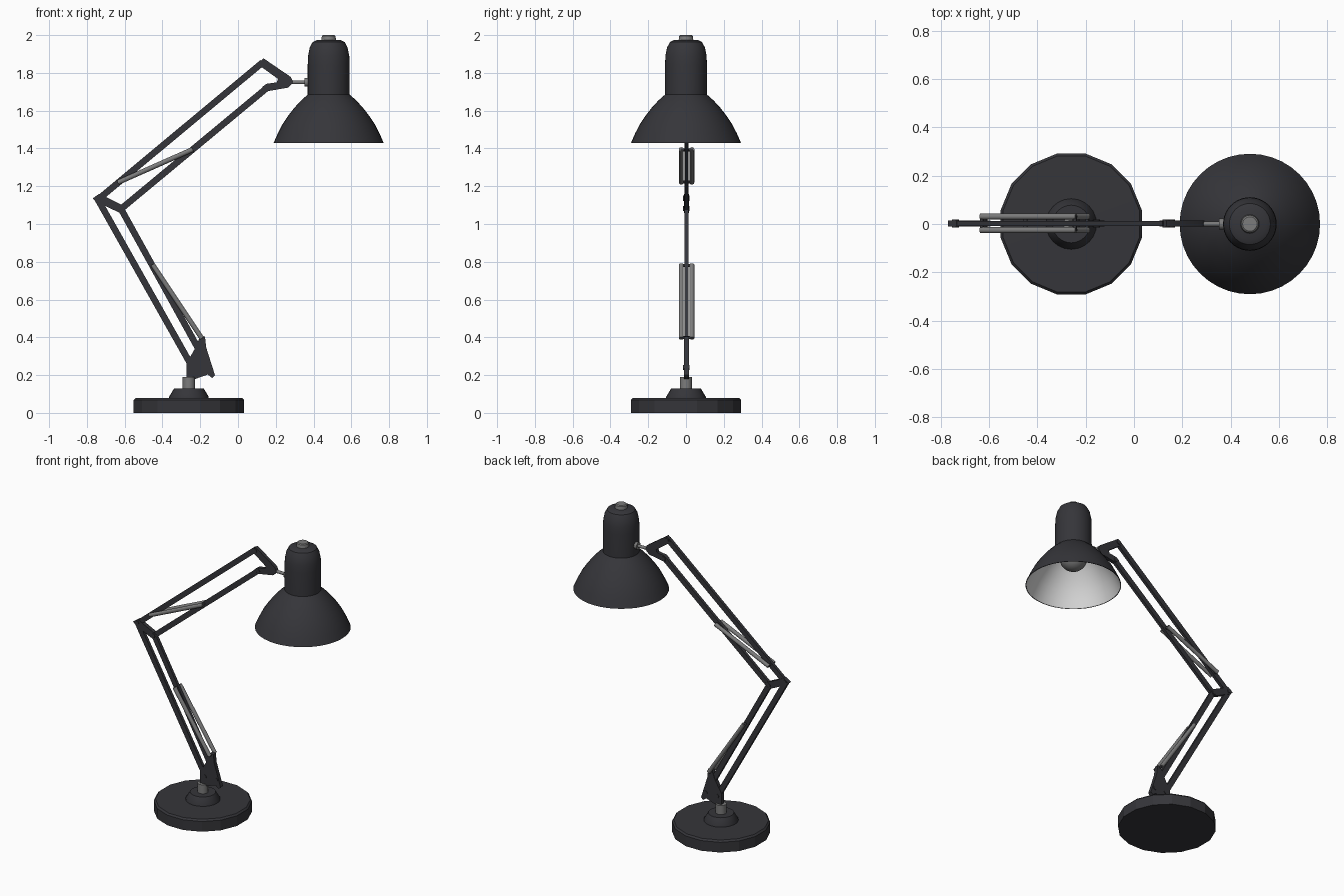
import bpy, bmesh, math
from mathutils import Vector

if "Cube" in bpy.data.objects:
    bpy.data.objects.remove(bpy.data.objects["Cube"])


def material(name, rgb):
    m = bpy.data.materials.new(name)
    m.diffuse_color = (*rgb, 1)
    m.use_nodes = True
    m.node_tree.nodes["Principled BSDF"].inputs["Base Color"].default_value = m.diffuse_color
    return m


DARK = material("charcoal paint", (0.036, 0.036, 0.042))
METAL = material("grey metal", (0.2, 0.2, 0.2))
WHITE = material("white lining", (0.75, 0.75, 0.75))


def finish(bm, name, mats, angle=35):
    bmesh.ops.recalc_face_normals(bm, faces=bm.faces)
    me = bpy.data.meshes.new(name)
    bm.to_mesh(me)
    bm.free()
    for m in mats:
        me.materials.append(m)
    me.shade_smooth()
    me.set_sharp_from_angle(angle=math.radians(angle))
    ob = bpy.data.objects.new(name, me)
    bpy.context.collection.objects.link(ob)
    return ob


def lathe(name, profile, x, mats, sides=32, phase=0.0, lining=None, angle=35):
    """Spin (radius, z) points round a vertical axis; the index range in lining gets material 1."""
    bm = bmesh.new()
    rings = []
    for r, z in profile:
        if r == 0:
            rings.append([bm.verts.new((x, 0, z))] * sides)
        else:
            rings.append([bm.verts.new((x + r * math.cos(phase + math.tau * i / sides),
                                        r * math.sin(phase + math.tau * i / sides), z))
                          for i in range(sides)])
    for k, (a, b) in enumerate(zip(rings, rings[1:])):
        for i in range(sides):
            j = (i + 1) % sides
            f = bm.faces.new(list(dict.fromkeys((a[i], a[j], b[j], b[i]))))
            f.material_index = 1 if lining is not None and k >= lining else 0
    return finish(bm, name, mats, angle)


def plate(name, points, thick, y=0.002):
    """Extrude an (x, z) outline across y."""
    bm = bmesh.new()
    f = bm.faces.new([bm.verts.new((px, y - thick / 2, pz)) for px, pz in points])
    new = bmesh.ops.extrude_face_region(bm, geom=[f])["geom"]
    bmesh.ops.translate(bm, vec=(0, thick, 0),
                        verts=[v for v in new if isinstance(v, bmesh.types.BMVert)])
    return finish(bm, name, [DARK])


def bar(name, a, b, width=0.034, thick=0.02):
    a, b = Vector(a), Vector(b)
    d = (b - a).normalized()
    n = Vector((-d.y, d.x)) * width / 2
    return plate(name, [a + n, b + n, b - n, a - n], thick)


def rod(name, a, b, r, mat=METAL, sides=12):
    a, b = Vector(a), Vector(b)
    bm = bmesh.new()
    bmesh.ops.create_cone(bm, cap_ends=True, segments=sides, radius1=r, radius2=r, depth=(b - a).length)
    ob = finish(bm, name, [mat])
    ob.rotation_euler = (b - a).to_track_quat('Z', 'Y').to_euler()
    ob.location = (a + b) / 2
    return ob


# Base: sixteen sided disc, collar and swivel post
BX, SX = -0.26, 0.48
lathe("base_disc", [(0, 0), (0.298, 0), (0.298, 0.068), (0.288, 0.079), (0, 0.08)], BX, [DARK],
      16, math.pi / 16, angle=20)
lathe("base_collar", [(0, 0.07), (0.105, 0.07), (0.105, 0.085), (0.078, 0.13), (0, 0.13)], BX, [DARK], 24)
lathe("swivel_post", [(0, 0.12), (0.033, 0.12), (0.033, 0.19), (0, 0.19)], BX, [METAL], 16)

# Lower bracket
plate("lower_bracket", [(-0.272, 0.18), (-0.225, 0.18), (-0.16, 0.203), (-0.137, 0.185), (-0.122, 0.2),
                        (-0.168, 0.345), (-0.175, 0.405), (-0.202, 0.405), (-0.222, 0.35),
                        (-0.272, 0.265)], 0.026)

# Parallel arms
bar("lower_arm_outer", (-0.742, 1.13), (-0.235, 0.23))
bar("lower_arm_inner", (-0.625, 1.09), (-0.155, 0.24))
bar("upper_arm_outer", (-0.735, 1.135), (0.13, 1.855))
bar("upper_arm_inner", (-0.625, 1.075), (0.155, 1.722))

# Elbow and head brackets
plate("elbow_bracket", [(-0.77, 1.135), (-0.735, 1.16), (-0.595, 1.092), (-0.622, 1.058), (-0.66, 1.075),
                        (-0.75, 1.118)], 0.026)
plate("head_bracket", [(0.105, 1.845), (0.135, 1.877), (0.28, 1.778), (0.292, 1.75), (0.265, 1.722),
                       (0.15, 1.702), (0.128, 1.725), (0.15, 1.742), (0.205, 1.75), (0.212, 1.768)], 0.024)

# Pivot pins
for i, (px, pz) in enumerate([(-0.74, 1.136), (-0.622, 1.082), (0.133, 1.853), (0.155, 1.722),
                              (-0.24, 0.24), (-0.155, 0.24)]):
    rod(f"pivot_pin_{i}", (px, -0.015, pz), (px, 0.019, pz), 0.014, DARK)

# Tension springs in pairs, with the pins that hold them
for side, y in (("front", -0.025), ("back", 0.031)):
    rod(f"lower_spring_{side}", (-0.452, y, 0.785), (-0.192, y, 0.395), 0.013)
    rod(f"upper_spring_{side}", (-0.635, y, 1.22), (-0.24, y, 1.395), 0.013)
for name, (px, pz) in {"lower_spring_low": (-0.195, 0.398), "lower_spring_high": (-0.45, 0.78),
                       "upper_spring_low": (-0.63, 1.222), "upper_spring_high": (-0.245, 1.393)}.items():
    rod(name + "_pin", (px, -0.03, pz), (px, 0.036, pz), 0.008, DARK)

# Head joint
rod("head_rod", (0.27, 0, 1.75), (0.39, 0, 1.75), 0.01)
rod("head_collar", (0.352, 0, 1.75), (0.375, 0, 1.75), 0.023)

# Lamp shade: dark outside, white lining inside
outer = [(0, 1.975), (0.065, 1.973), (0.085, 1.963), (0.1, 1.935), (0.109, 1.89), (0.111, 1.84),
         (0.111, 1.685), (0.145, 1.655), (0.182, 1.615), (0.215, 1.572), (0.245, 1.527), (0.27, 1.478),
         (0.291, 1.43)]
inner = [(r - 0.005, z - 0.003) for r, z in reversed(outer[6:-1])]
lathe("lamp_shade", outer + [(0.287, 1.43)] + inner + [(0, 1.682)], SX, [DARK, WHITE], 40,
      lining=len(outer))
lathe("shade_cap", [(0, 1.965), (0.04, 1.965), (0.036, 1.995), (0.03, 2.0), (0, 2.0)], SX, [METAL], 20)

# Bulb
lathe("bulb", [(0.085 * math.sin(math.pi * i / 14), 1.62 - 0.085 * math.cos(math.pi * i / 14)) if 0 < i < 11
               else (0, 1.535) for i in range(11)] + [(0.05, 1.69), (0, 1.69)], SX, [METAL], 24, angle=60)
